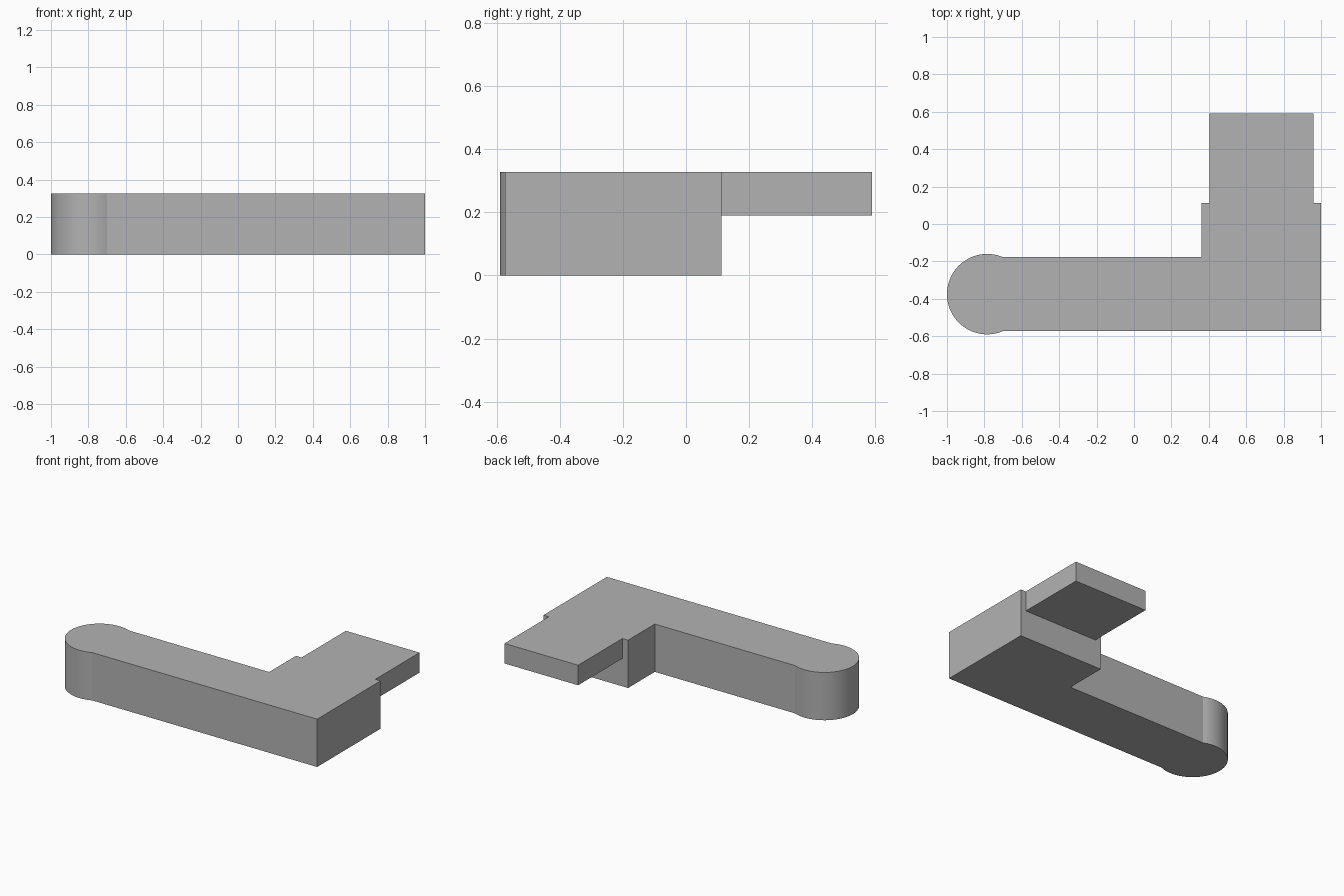
import bpy
import bmesh
from math import asin, cos, pi, radians, sin, sqrt

cube = bpy.data.objects.get("Cube")
if cube:
    bpy.data.objects.remove(cube, do_unlink=True)

HEIGHT = 0.327
RADIUS = 0.215
HALF_WIDTH = 0.198
CX, CY = -0.785, -0.375

grey = bpy.data.materials.new("plain grey")
grey.use_nodes = True
colour = (0.45, 0.45, 0.45, 1)
grey.diffuse_color = colour
grey.node_tree.nodes["Principled BSDF"].inputs["Base Color"].default_value = colour


def extrude_outline(name, outline, bottom, top):
    """Solid made by raising a flat outline from bottom to top."""
    bm = bmesh.new()
    face = bm.faces.new([bm.verts.new((x, y, bottom)) for x, y in outline])
    raised = bmesh.ops.extrude_face_region(bm, geom=[face])["geom"]
    verts = [v for v in raised if isinstance(v, bmesh.types.BMVert)]
    bmesh.ops.translate(bm, verts=verts, vec=(0, 0, top - bottom))
    bmesh.ops.recalc_face_normals(bm, faces=bm.faces)
    mesh = bpy.data.meshes.new(name)
    bm.to_mesh(mesh)
    bm.free()
    mesh.materials.append(grey)
    obj = bpy.data.objects.new(name, mesh)
    bpy.context.collection.objects.link(obj)
    return obj


# Long arm with a round end, turning into a square block
start = asin(HALF_WIDTH / RADIUS)
steps = 64
arc = [start + (2 * pi - 2 * start) * i / steps for i in range(steps + 1)]
outline = [(CX + RADIUS * cos(a), CY + RADIUS * sin(a)) for a in arc]
outline += [(1, CY - HALF_WIDTH), (1, 0.112), (0.36, 0.112), (0.36, CY + HALF_WIDTH)]
body = extrude_outline("bracket_body", outline, 0, HEIGHT)

# Thin tongue, flush with the top of the block
tongue = extrude_outline(
    "tongue", [(0.403, 0), (0.96, 0), (0.96, 0.59), (0.403, 0.59)], 0.19, HEIGHT)

# Fuse the tongue into the body
union = body.modifiers.new("join tongue", "BOOLEAN")
union.operation = "UNION"
union.solver = "EXACT"
union.object = tongue
bpy.ops.object.select_all(action="DESELECT")
body.select_set(True)
bpy.context.view_layer.objects.active = body
bpy.ops.object.modifier_apply(modifier=union.name)
bpy.data.objects.remove(tongue, do_unlink=True)

# Clean flat faces, smooth round end
bm = bmesh.new()
bm.from_mesh(body.data)
bmesh.ops.dissolve_limit(bm, angle_limit=radians(0.5), verts=bm.verts, edges=bm.edges)
bm.to_mesh(body.data)
bm.free()
bpy.ops.object.shade_smooth_by_angle(angle=radians(20))
